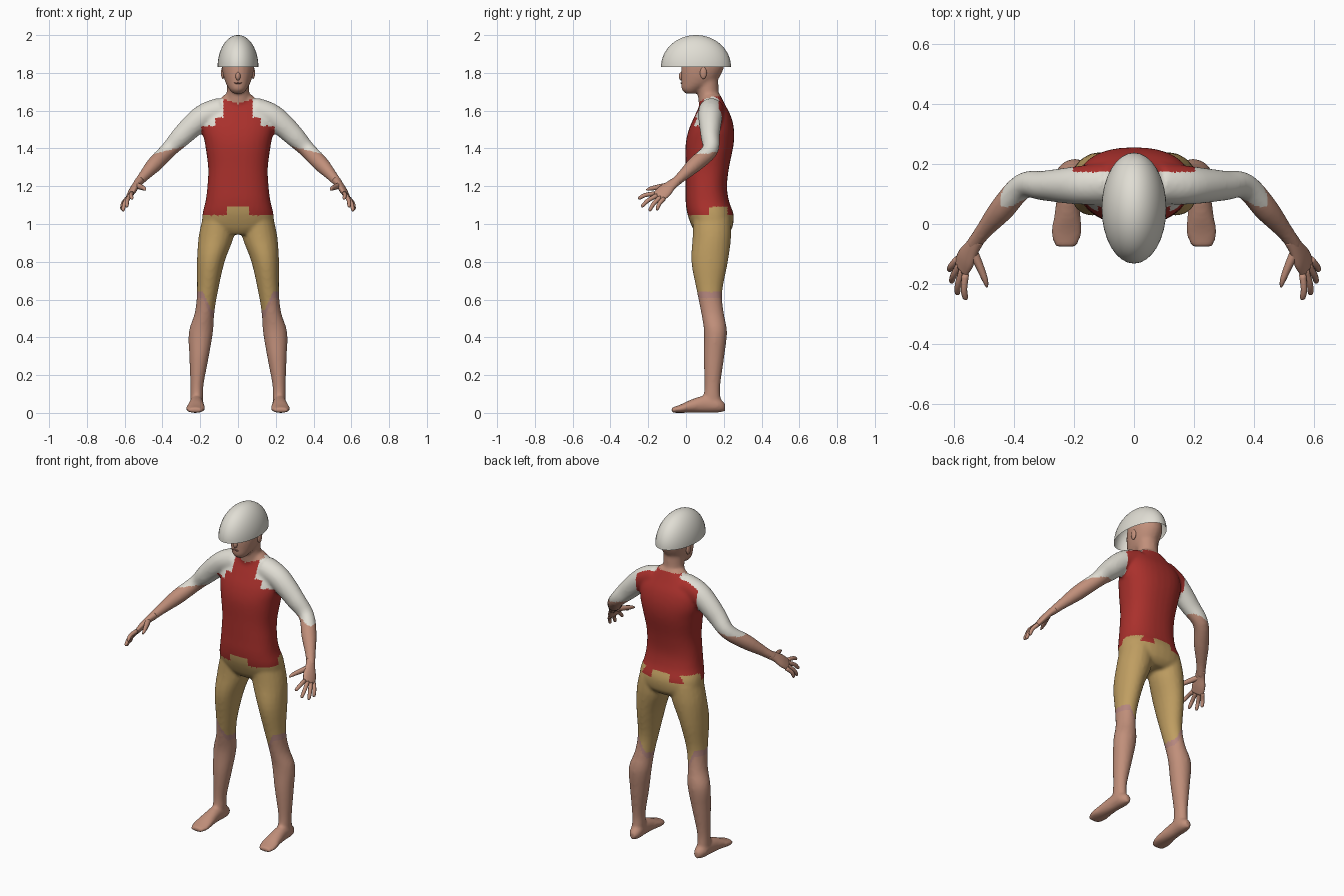
import bpy, bmesh, math
from mathutils import Vector

if "Cube" in bpy.data.objects:
    bpy.data.objects.remove(bpy.data.objects["Cube"])


def material(name, rgb):
    m = bpy.data.materials.new(name)
    m.diffuse_color = (*rgb, 1)
    m.use_nodes = True
    m.node_tree.nodes["Principled BSDF"].inputs["Base Color"].default_value = m.diffuse_color
    return m


SKIN = material("skin", (0.53, 0.275, 0.195))
RED = material("shirt red", (0.40, 0.03, 0.025))
WHITE = material("off white", (0.75, 0.73, 0.66))
TAN = material("trouser tan", (0.52, 0.34, 0.12))
PINK = material("knee pink", (0.46, 0.24, 0.21))
LIP = material("lip", (0.30, 0.13, 0.10))


def spline(secs, n):
    """Catmull-Rom interpolation of section tuples."""
    out = []
    for i in range(len(secs) - 1):
        p0, p1, p2 = secs[max(i - 1, 0)], secs[i], secs[i + 1]
        p3 = secs[min(i + 2, len(secs) - 1)]
        for k in range(n):
            t = k / n
            out.append([0.5 * (2 * b + (c - a) * t + (2 * a - 5 * b + 4 * c - d) * t * t
                               + (3 * b - a - 3 * c + d) * t ** 3)
                        for a, b, c, d in zip(p0, p1, p2, p3)])
    return out + [list(secs[-1])]


def tube(bm, secs, side=1, hint=(1, 0, 0), normal=None, sides=20, n=4, power=1.0):
    """Capped loft through (x, y, z, half width, half depth) sections."""
    rings, faces = [], []
    pts = spline(secs, n)
    for i, (x, y, z, a, b) in enumerate(pts):
        if normal:
            t = Vector(normal)
        else:
            t = Vector(pts[min(i + 1, len(pts) - 1)][:3]) - Vector(pts[max(i - 1, 0)][:3])
        t.normalize()
        u = Vector(hint)
        u = (u - t * u.dot(t)).normalized()
        v = t.cross(u)
        ring = []
        for k in range(sides):
            c, s = math.cos(math.tau * k / sides), math.sin(math.tau * k / sides)
            p = Vector((x, y, z)) + u * a * math.copysign(abs(c) ** power, c) \
                + v * b * math.copysign(abs(s) ** power, s)
            ring.append(bm.verts.new((p.x * side, p.y, p.z)))
        rings.append(ring)
    for r, q in zip(rings, rings[1:]):
        for k in range(sides):
            j = (k + 1) % sides
            faces.append(bm.faces.new((r[k], r[j], q[j], q[k])))
    faces += [bm.faces.new(rings[0][::-1]), bm.faces.new(rings[-1])]
    bmesh.ops.recalc_face_normals(bm, faces=faces)


def finish(bm, name, mats):
    me = bpy.data.meshes.new(name)
    bm.to_mesh(me)
    bm.free()
    for m in mats:
        me.materials.append(m)
    me.shade_smooth()
    ob = bpy.data.objects.new(name, me)
    bpy.context.collection.objects.link(ob)
    return ob


def vertical(rows):
    """(front y, back y, z, half width) rows to centred sections."""
    return [(0, (f + k) / 2, z, w, (k - f) / 2) for f, k, z, w in rows]


UP = (0, 0, 1)
PALM_ACROSS = (0.42, 0.80, -0.42)
body = bmesh.new()

# Torso
tube(body, vertical([(.06, .215, .945, .09), (.035, .245, .98, .18), (.008, .252, 1.05, .188),
                     (-.002, .228, 1.12, .172), (-.002, .217, 1.2, .162), (-.002, .228, 1.3, .158),
                     (-.002, .252, 1.42, .174), (.015, .254, 1.5, .188), (.045, .238, 1.57, .178),
                     (.072, .208, 1.63, .13), (.085, .18, 1.685, .07)]),
     normal=UP, sides=32, power=.85)
# Neck and head
tube(body, [(0, .13, 1.6, .075, .06), (0, .118, 1.69, .06, .056), (0, .11, 1.78, .06, .06)], normal=UP)
tube(body, vertical([(.0, .05, 1.69, .025), (-.023, .09, 1.712, .046), (-.026, .155, 1.75, .067),
                     (-.027, .19, 1.80, .081), (-.022, .203, 1.85, .085), (-.005, .18, 1.92, .072),
                     (.05, .12, 1.96, .035)]), normal=UP)

for s in (1, -1):
    # Leg
    tube(body, [(.103, .137, 1.03, .085, .10), (.116, .137, .93, .093, .102), (.144, .125, .8, .073, .097),
                (.162, .125, .64, .055, .067), (.177, .14, .53, .052, .06), (.196, .156, .43, .064, .061),
                (.206, .148, .3, .052, .055), (.217, .14, .15, .035, .042), (.218, .138, .08, .034, .045),
                (.22, .145, .02, .03, .045)], s, normal=UP)
    # Foot
    tube(body, [(.215, .207, .03, .018, .022), (.217, .17, .04, .036, .039), (.22, .10, .046, .037, .046),
                (.222, .03, .036, .044, .036), (.225, -.03, .022, .052, .022), (.227, -.077, .014, .036, .014)],
         s, normal=(0, -1, 0))
    # Arm
    tube(body, [(.09, .135, 1.60, .07, .07), (.165, .13, 1.578, .066, .066), (.225, .128, 1.535, .06, .063),
                (.30, .128, 1.463, .05, .055), (.37, .127, 1.39, .043, .043), (.44, .05, 1.318, .042, .042),
                (.50, -.022, 1.252, .029, .029), (.54, -.075, 1.205, .026, .022)], s, hint=PALM_ACROSS)

body = finish(body, "body", [])
bpy.context.view_layer.objects.active = body
remesh = body.modifiers.new("blend", 'REMESH')
remesh.mode = 'VOXEL'
remesh.voxel_size = 0.009
remesh.use_smooth_shade = True
smooth = body.modifiers.new("soften", 'SMOOTH')
smooth.factor, smooth.iterations = 0.5, 6
for name in ("blend", "soften"):
    bpy.ops.object.modifier_apply(modifier=name)
body.data.materials.clear()
for m in (SKIN, RED, WHITE, TAN, PINK):
    body.data.materials.append(m)


def clothing(p):
    """Material slot for a point: 0 skin, 1 red, 2 white, 3 tan, 4 pink."""
    x, y, z = abs(p.x), p.y, p.z
    if x > 0.28 and z > 1.0:                                  # arms beyond the shoulder
        return 2 if z > 1.39 - 0.25 * (x - 0.37) else 0
    if z > 1.0:
        waist = 1.09 if x < 0.06 or 0.12 < y < 0.22 else 1.045
        if z < waist:
            return 3
        collar = 1.675 if y > 0.13 else 1.635 + 0.35 * x
        if z > collar and x < 0.095:                          # neck and head
            return 0
        if y > 0.172:                                         # back panel
            return 2 if x > 0.205 else 1
        if x > 0.195 or (z > 1.52 and x > 0.12) or (z > 1.565 and x > 0.08):
            return 2
        return 1
    hem = 0.64 if x > 0.185 else 0.64 - 2.2 * min(0.185 - x, 0.045)
    return 3 if z > hem else 4 if z > hem - 0.035 else 0


for f in body.data.polygons:
    f.material_index = clothing(f.center)

# Hands: palm, four fingers and thumb
across = Vector(PALM_ACROSS)
knuckles = Vector((.575, -.142, 1.148))
tips = [(.562, -.253, 1.135), (.59, -.236, 1.092), (.61, -.195, 1.07), (.617, -.155, 1.075)]
for s, label in ((1, "left"), (-1, "right")):
    bm = bmesh.new()
    tube(bm, [(.52, -.048, 1.228, .026, .022), (.54, -.08, 1.205, .030, .019),
              (.56, -.115, 1.173, .041, .018), (.577, -.148, 1.143, .038, .012)], s, hint=PALM_ACROSS)
    for k, tip in enumerate(tips):
        base = knuckles + across * (k - 1.5) * 0.021
        mid = base.lerp(Vector(tip), .55) + Vector((.005, -.003, .006))
        tube(bm, [(*base, .012, .012), (*mid, .011, .011), (*base.lerp(Vector(tip), .92), .009, .009),
                  (*tip, .003, .003)], s, hint=PALM_ACROSS, sides=10, n=3)
    tube(bm, [(.54, -.085, 1.205, .017, .017), (.517, -.135, 1.197, .015, .014),
              (.497, -.185, 1.188, .011, .010), (.49, -.21, 1.18, .004, .004)], s,
         hint=PALM_ACROSS, sides=10, n=3)
    finish(bm, label + "_hand", [SKIN])


def ellipsoid(name, loc, size, mat, seg=16, dome=False):
    bm = bmesh.new()
    bmesh.ops.create_uvsphere(bm, u_segments=seg, v_segments=seg, radius=1)
    if dome:
        bmesh.ops.delete(bm, geom=[v for v in bm.verts if v.co.z < -0.001], context='VERTS')
    for v in bm.verts:
        v.co = Vector(loc) + Vector([c * k for c, k in zip(v.co, size)])
    return finish(bm, name, [mat])


# Face details
ellipsoid("nose", (0, -.024, 1.782), (.013, .014, .022), SKIN)
ellipsoid("mouth", (0, -.024, 1.746), (.022, .0045, .0045), LIP)
for s, label in ((1, "left"), (-1, "right")):
    ellipsoid(label + "_ear", (s * .08, .092, 1.80), (.010, .018, .032), SKIN)

# Helmet: open half shell
ellipsoid("helmet", (0, .053, 1.832), (.108, .185, .168), WHITE, 32, True)
